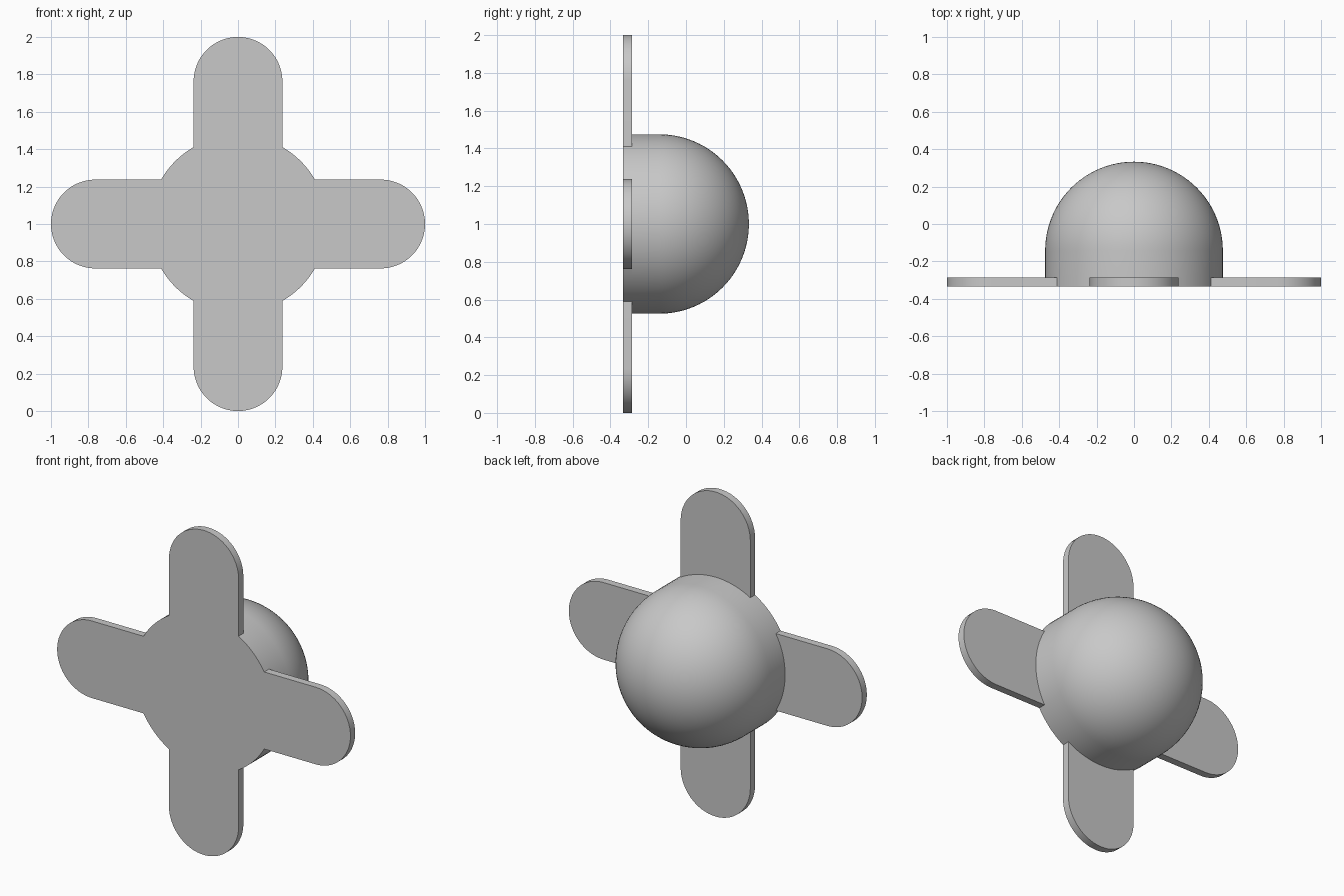
import bpy, bmesh, math
from mathutils import Matrix, Vector

if "Cube" in bpy.data.objects:
    bpy.data.objects.remove(bpy.data.objects["Cube"], do_unlink=True)

RADIUS = 0.475           # dome
HALF = RADIUS / 2        # half width of a blade
FRONT, BACK = -0.333, -0.287
DOME_START = 0.333 - RADIUS
CENTRE_Z = 1.0

grey = bpy.data.materials.new("plain grey")
grey.use_nodes = True
colour = (0.58, 0.58, 0.58, 1)
grey.diffuse_color = colour
grey.node_tree.nodes["Principled BSDF"].inputs["Base Color"].default_value = colour


def finish(bm, name):
    bmesh.ops.recalc_face_normals(bm, faces=bm.faces)
    mesh = bpy.data.meshes.new(name)
    bm.to_mesh(mesh)
    bm.free()
    mesh.materials.append(grey)
    obj = bpy.data.objects.new(name, mesh)
    bpy.context.collection.objects.link(obj)
    bpy.ops.object.select_all(action="DESELECT")
    obj.select_set(True)
    bpy.context.view_layer.objects.active = obj
    bpy.ops.object.shade_smooth_by_angle(angle=math.radians(30))
    return obj


def arc(cx, radius, start, end, steps):
    """Points on an arc, angles in degrees, in the x-z plane."""
    angles = [math.radians(start + (end - start) * i / steps) for i in range(steps + 1)]
    return [Vector((cx + radius * math.cos(a), FRONT, radius * math.sin(a))) for a in angles]


# Four-bladed plate: one rounded blade and one hub arc, turned four times
quarter = arc(1 - HALF, HALF, -90, 90, 32) + arc(0, RADIUS, 30, 60, 8)
bm = bmesh.new()
outline = []
for turn in range(4):
    spin = Matrix.Rotation(-turn * math.pi / 2, 3, "Y")
    outline += [bm.verts.new(spin @ p + Vector((0, 0, CENTRE_Z))) for p in quarter]
face = bm.faces.new(outline)
extruded = bmesh.ops.extrude_face_region(bm, geom=[face], use_keep_orig=True)
moved = [v for v in extruded["geom"] if isinstance(v, bmesh.types.BMVert)]
bmesh.ops.translate(bm, verts=moved, vec=(0, BACK - FRONT, 0))
finish(bm, "bladed_plate")

# Domed hub: short straight wall, then a half sphere, turned about the y axis
bm = bmesh.new()
profile = [(RADIUS, BACK)]
for i in range(25):
    a = math.pi / 2 * i / 24
    profile.append((RADIUS * math.cos(a), DOME_START + RADIUS * math.sin(a)))
verts = [bm.verts.new((r, y, CENTRE_Z)) for r, y in profile]
edges = [bm.edges.new(pair) for pair in zip(verts, verts[1:])]
bmesh.ops.spin(bm, geom=verts + edges, cent=(0, 0, CENTRE_Z), axis=(0, 1, 0),
               angle=math.tau, steps=96, use_duplicate=False)
bmesh.ops.remove_doubles(bm, verts=bm.verts, dist=0.0005)
finish(bm, "domed_hub")
